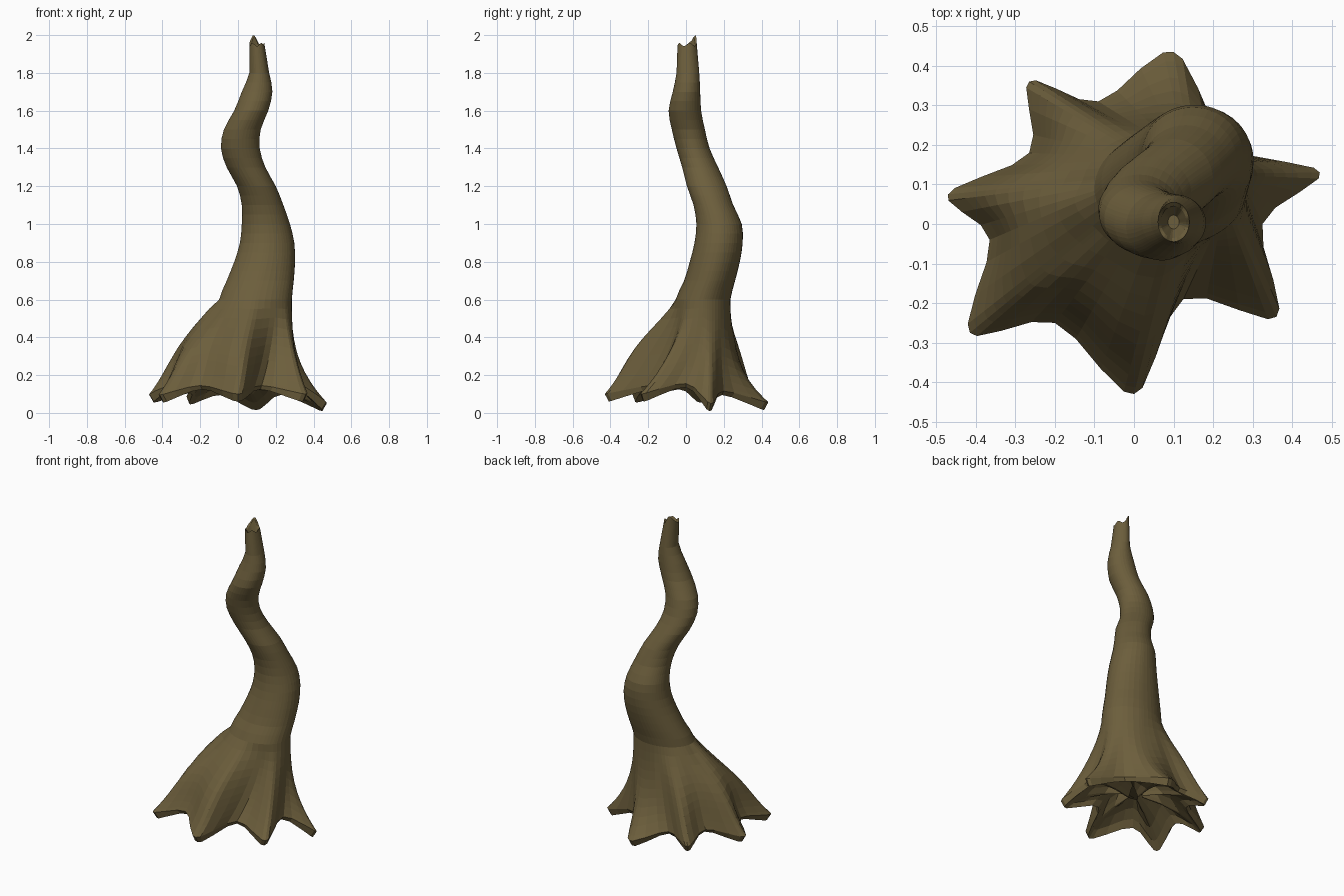
import bpy, bmesh, math
from mathutils import Vector

if "Cube" in bpy.data.objects:
    bpy.data.objects.remove(bpy.data.objects["Cube"])

# Trunk silhouette: z, x min, x max, y min, y max
TRUNK = [
    (0.6, -.10, .285, -.055, .235), (0.7, -.06, .295, -.01, .26),
    (0.8, -.02, .302, .02, .285), (0.9, .01, .298, .045, .30),
    (1.0, .02, .275, .055, .295), (1.1, .02, .24, .04, .25),
    (1.2, -.005, .20, .005, .215), (1.3, -.06, .145, -.02, .17),
    (1.4, -.09, .115, -.05, .125), (1.5, -.075, .12, -.075, .10),
    (1.6, -.02, .16, -.092, .08), (1.7, .02, .182, -.07, .075),
    (1.8, .06, .165, -.05, .07), (1.95, .06, .14, -.045, .055),
]
# Root tips and the valleys between them: x, y, bottom z, flare exponent
SKIRT = [
    (.0, -.43, .065, 1.15), (.125, -.19, .13, 2.0),
    (.36, -.235, .065, 1.9), (.325, .0, .14, 2.4),
    (.47, .13, .015, 2.7), (.24, .2, .10, 2.4),
    (.10, .435, .02, 3.1), (-.09, .31, .10, 1.6),
    (-.265, .36, .05, 1.35), (-.265, .18, .11, .9),
    (-.47, .075, .06, 1.1), (-.365, -.04, .13, .75),
    (-.415, -.275, .06, 1.15), (-.20, -.25, .13, .95),
]
K = len(SKIRT)


def spline(p0, p1, p2, p3, t):
    """Catmull-Rom value between p1 and p2."""
    return 0.5 * (2 * p1 + (p2 - p0) * t + (2 * p0 - 5 * p1 + 4 * p2 - p3) * t * t
                  + (3 * p1 - p0 - 3 * p2 + p3) * t ** 3)


# Expand the control points into a smooth closed skirt outline, denser at root tips
cols = []
for k in range(K):
    root = k % 2 == 0
    for t in ((0, .15, .45, .75) if root else (0, .25, .55, .85)):
        pts = [SKIRT[(k + d) % K] for d in (-1, 0, 1, 2)]
        x, y, z, p = (spline(*[q[i] for q in pts], t) for i in range(4))
        a0, a1 = (math.atan2(q[1], q[0]) for q in pts[1:3])
        turn = (a1 - a0) % (2 * math.pi)
        w = (math.cos(math.pi * t) * (1 if root else -1) + 1) / 2   # 1 on roots
        cols.append((Vector((x, y, max(z, .005))), max(p, .7), a0 + turn * t, w))
N = len(cols)


def trunk_ring(row, scale=1.0):
    z, x0, x1, y0, y1 = row
    return [Vector(((x0 + x1) / 2 + math.cos(c[2]) * (x1 - x0) / 2 * scale,
                    (y0 + y1) / 2 + math.sin(c[2]) * (y1 - y0) / 2 * scale, z))
            for c in cols]


rings = []

# Hollow underside, gently arched up in the middle
for f, lift in ((.12, .11), (.4, .10), (.65, .075), (.84, .035), (.95, -.005)):
    rings.append([Vector((c[0].x * f, c[0].y * f, max(0, c[0].z + lift))) for c in cols])

# Flaring root skirt, with a knuckle where the broad shoulder breaks into roots
base = trunk_ring(TRUNK[0])
for u in (1, .96, .88, .8, .71, .62, .52, .42, .32, .21, .1):
    ring = []
    for (b, p, a, w), top in zip(cols, base):
        swell = .10 * max(0, 1 - (p - 1) / 1.5) * math.sin(math.pi * u) ** 2
        pos = top.lerp(b, min(1, u ** p + swell))
        pos.z = .6 + (b.z + .015 + .02 * w - .6) * u
        ring.append(pos)
    rings.append(ring)

# Twisting trunk, two rings per measured step
for i, row in enumerate(TRUNK):
    rings.append(trunk_ring(row))
    if i < len(TRUNK) - 2:
        q = [TRUNK[max(0, i - 1)], row, TRUNK[i + 1], TRUNK[i + 2]]
        rings.append(trunk_ring([spline(*v, .5) if n else (row[0] + q[2][0]) / 2
                                 for n, v in enumerate(zip(*q))]))

# Splintered rim with a shallow hollow inside
for v, c in zip(rings[-1], cols):
    v.z += .008 * math.sin(5 * c[2]) + .055 * max(0, math.cos(c[2] - 2.1)) ** 8
inner = trunk_ring(TRUNK[-1], .8)
for v, r in zip(inner, rings[-1]):
    v.z = r.z - .01
rings.append(inner)
pit = trunk_ring(TRUNK[-1], .35)
for v in pit:
    v.z = 1.89
rings.append(pit)

# Skin the rings
bm = bmesh.new()
vr = [[bm.verts.new(v) for v in r] for r in rings]
for lo, hi in zip(vr, vr[1:]):
    for i in range(N):
        j = (i + 1) % N
        bm.faces.new((lo[i], lo[j], hi[j], hi[i]))
bm.faces.new(vr[0][::-1])
bm.faces.new(vr[-1])
bmesh.ops.recalc_face_normals(bm, faces=bm.faces)
mesh = bpy.data.meshes.new("dead_tree_trunk")
bm.to_mesh(mesh)
bm.free()

bark = bpy.data.materials.new("olive bark")
bark.diffuse_color = (.15, .112, .045, 1)
bark.use_nodes = True
bark.node_tree.nodes["Principled BSDF"].inputs["Base Color"].default_value = bark.diffuse_color
mesh.materials.append(bark)
trunk = bpy.data.objects.new("dead_tree_trunk", mesh)
bpy.context.collection.objects.link(trunk)
